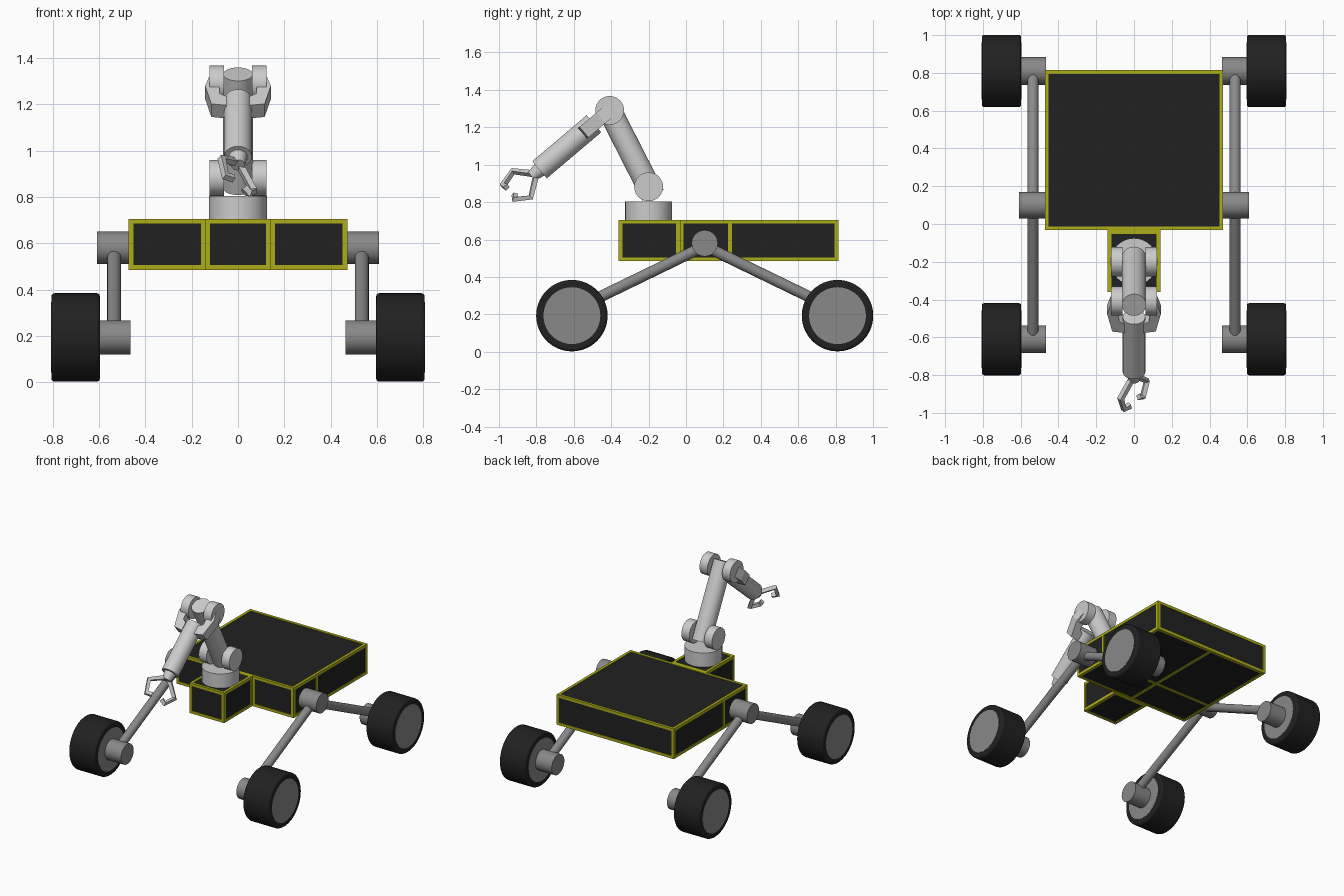
import bpy, bmesh, math
from mathutils import Vector

if "Cube" in bpy.data.objects:
    bpy.data.objects.remove(bpy.data.objects["Cube"])


def material(name, rgb):
    m = bpy.data.materials.new(name)
    m.diffuse_color = (*rgb, 1)
    m.use_nodes = True
    m.node_tree.nodes["Principled BSDF"].inputs["Base Color"].default_value = m.diffuse_color
    return m


BLACK = material("black", (0.015, 0.015, 0.015))
YELLOW = material("yellow", (0.42, 0.42, 0.01))
STEEL = material("steel", (0.25, 0.25, 0.25))


def finish(bm, name, mat=None, smooth=False):
    bmesh.ops.recalc_face_normals(bm, faces=bm.faces)
    me = bpy.data.meshes.new(name)
    bm.to_mesh(me)
    bm.free()
    ob = bpy.data.objects.new(name, me)
    bpy.context.collection.objects.link(ob)
    if mat:
        me.materials.append(mat)
    if smooth:
        bpy.ops.object.select_all(action='DESELECT')
        ob.select_set(True)
        bpy.context.view_layer.objects.active = ob
        bpy.ops.object.shade_smooth_by_angle(angle=math.radians(35))
    return ob


def rod(name, a, b, r, mat=None, r2=None, sides=40):
    """Cylinder or cone from point a to point b."""
    a, b = Vector(a), Vector(b)
    bm = bmesh.new()
    bmesh.ops.create_cone(bm, cap_ends=True, segments=sides, radius1=r,
                          radius2=r if r2 is None else r2, depth=(b - a).length)
    rot = (b - a).to_track_quat('Z', 'Y').to_matrix().to_4x4()
    bm.transform(rot)
    bmesh.ops.translate(bm, verts=bm.verts, vec=(a + b) / 2)
    return finish(bm, name, mat, True)


def add_box(bm, lo, hi):
    vs = bmesh.ops.create_cube(bm, size=1)['verts']
    for v in vs:
        v.co = Vector([(l + h) / 2 + c * (h - l) for l, h, c in zip(lo, hi, v.co)])


def framed_box(name, lo, hi, t=0.02, inset=0.005):
    """Black panelled box with yellow bars on its twelve edges."""
    bm = bmesh.new()
    add_box(bm, [v + inset for v in lo], [v - inset for v in hi])
    finish(bm, name + "_panels", BLACK)
    bm = bmesh.new()
    for axis in range(3):
        p, q = [i for i in range(3) if i != axis]
        for i in (0, 1):
            for j in (0, 1):
                l, h = list(lo), list(hi)
                for k, end in ((p, i), (q, j)):
                    if end:
                        l[k] = hi[k] - t
                    else:
                        h[k] = lo[k] + t
                add_box(bm, l, h)
    finish(bm, name + "_frame", YELLOW)


# Chassis
Z0, Z1 = 0.485, 0.705
framed_box("body", (-0.472, -0.033, Z0), (0.472, 0.815, Z1))
framed_box("front_box", (-0.14, -0.36, Z0), (0.14, -0.033, Z1))
bm = bmesh.new()
add_box(bm, (-0.472, 0.225, Z0), (0.472, 0.245, Z0 + 0.02))
add_box(bm, (-0.01, -0.03, Z0), (0.01, 0.81, Z0 + 0.02))
for s in (-1, 1):
    x = s * 0.462
    add_box(bm, (x - 0.01, 0.225, Z0), (x + 0.01, 0.245, Z1))
    x = s * 0.15
    add_box(bm, (x - 0.01, -0.033, Z0), (x + 0.01, -0.013, Z1))
finish(bm, "cross_bars", YELLOW)

# Suspension and wheels
for s, side in ((-1, "left"), (1, "right")):
    rod(side + "_pivot", (s * 0.46, 0.1, 0.58), (s * 0.61, 0.1, 0.58), 0.07, STEEL)
    for y, end in ((-0.61, "front"), (0.81, "rear")):
        n = f"{end}_{side}_"
        z = 0.193
        dy = math.copysign(0.68, y - 0.1)
        rod(n + "leg", (s * 0.535, 0.1, 0.565), (s * 0.535, 0.1 + dy, 0.235), 0.03, STEEL)
        rod(n + "motor", (s * 0.465, y, z), (s * 0.61, y, z), 0.073, STEEL)
        tire = rod(n + "tire", (s * 0.597, y, z), (s * 0.806, y, z), 0.191, BLACK, sides=56)
        bev = tire.modifiers.new("bevel", 'BEVEL')
        bev.width, bev.segments = 0.013, 3
        rod(n + "hub", (s * 0.5955, y, z), (s * 0.8075, y, z), 0.152, STEEL)

# Arm base, joints and segments
shoulder = Vector((0, -0.2, 0.882))
elbow = Vector((0, -0.408, 1.29))
wrist = Vector((0, -0.783, 0.973))
up = (elbow - shoulder).normalized()
fore = (wrist - elbow).normalized()
perp = fore.cross(Vector((1, 0, 0)))
rod("arm_base", (0, -0.2, 0.70), (0, -0.2, 0.803), 0.125)
rod("upper_arm", shoulder - up * 0.05, elbow + up * 0.045, 0.064)
rod("forearm", elbow + fore * 0.11, wrist, 0.06)
for s, side in ((-1, "left"), (1, "right")):
    for c, joint in ((shoulder, "shoulder"), (elbow, "elbow")):
        rod(f"{side}_{joint}_joint", c + Vector((s * 0.06, 0, 0)),
            c + Vector((s * 0.123, 0, 0)), 0.077)
    # Fork plate: outline in (sideways, along forearm), thickened across
    outline = [(0.08, 0.0), (0.125, 0.0), (0.142, 0.06), (0.115, 0.18),
               (0.05, 0.19), (0.05, 0.13), (0.08, 0.11)]
    bm = bmesh.new()
    f = bm.faces.new([bm.verts.new(elbow + Vector((s * x, 0, 0)) + fore * d - perp * 0.037)
                      for x, d in outline])
    new = bmesh.ops.extrude_face_region(bm, geom=[f])['geom']
    bmesh.ops.translate(bm, vec=perp * 0.074,
                        verts=[v for v in new if isinstance(v, bmesh.types.BMVert)])
    finish(bm, side + "_fork_plate")

# Gripper
rod("wrist", wrist - fore * 0.01, wrist + fore * 0.055, 0.042, r2=0.03)
fingers = {
    "upper_finger": [(0, -0.80, 0.95), (-0.07, -0.925, 0.965),
                     (-0.055, -0.978, 0.89), (-0.02, -0.96, 0.88)],
    "lower_finger": [(0, -0.80, 0.95), (0.068, -0.83, 0.825),
                     (0.047, -0.915, 0.815), (0.025, -0.915, 0.84)]}
for name, pts in fingers.items():
    cu = bpy.data.curves.new(name, 'CURVE')
    cu.dimensions = '3D'
    cu.bevel_depth, cu.bevel_resolution = 0.019, 0
    cu.use_fill_caps = True
    sp = cu.splines.new('POLY')
    sp.points.add(len(pts) - 1)
    for p, co in zip(sp.points, pts):
        p.co = (*co, 1)
    sp.use_smooth = False
    bpy.context.collection.objects.link(bpy.data.objects.new(name, cu))
